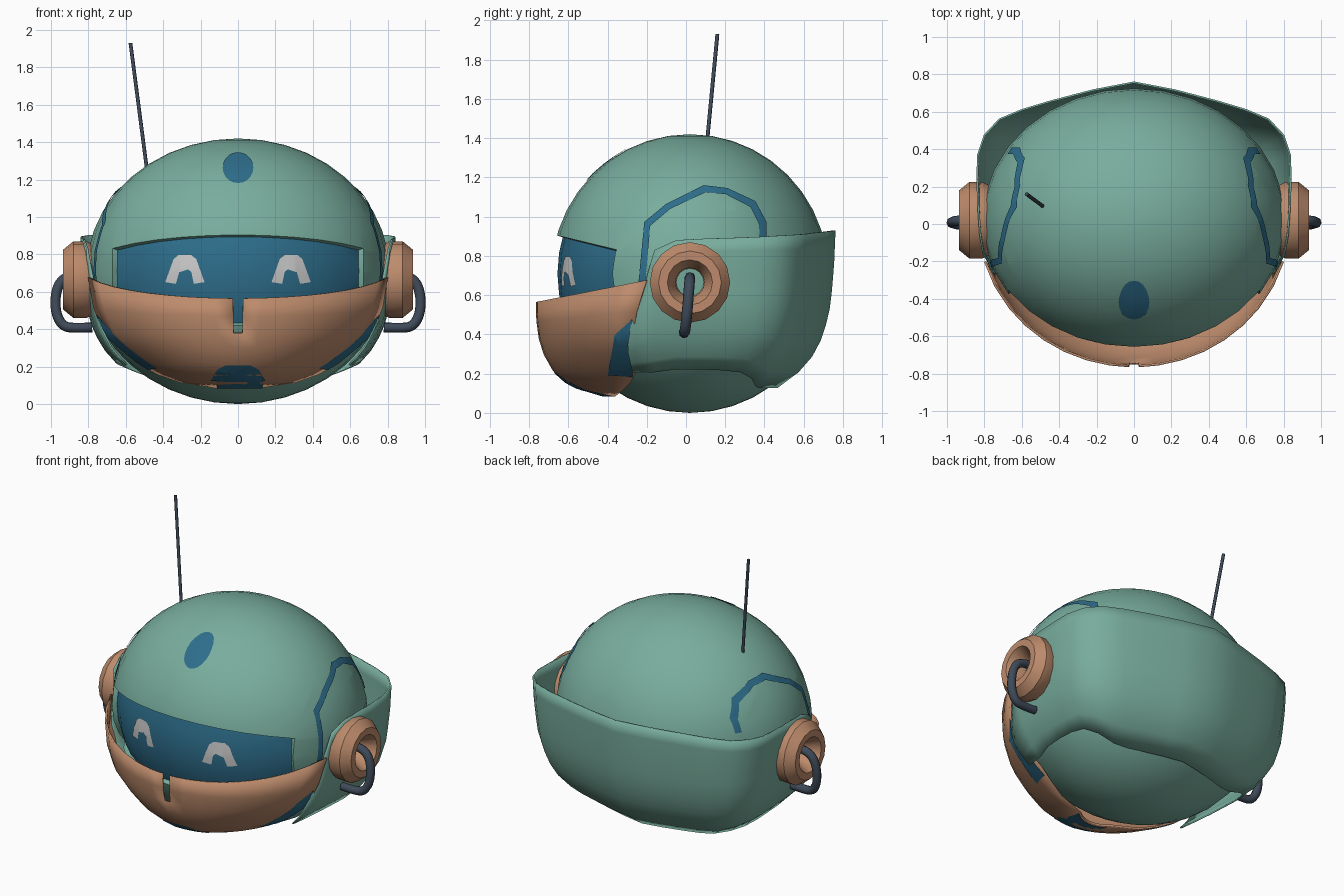
import bpy, bmesh, math
from mathutils import Vector
from mathutils.bvhtree import BVHTree

if "Cube" in bpy.data.objects:
    bpy.data.objects.remove(bpy.data.objects["Cube"])


def material(name, rgb):
    m = bpy.data.materials.new(name)
    m.diffuse_color = (*rgb, 1)
    m.use_nodes = True
    m.node_tree.nodes["Principled BSDF"].inputs["Base Color"].default_value = m.diffuse_color
    return m


GREEN = material("sage green", (0.19, 0.42, 0.34))
TAN = material("tan", (0.51, 0.26, 0.15))
BLUE = material("deep blue", (0.027, 0.155, 0.26))
SLATE = material("slate", (0.05, 0.07, 0.1))
PALE = material("pale grey", (0.6, 0.6, 0.6))


def finish(bm, name, *mats):
    me = bpy.data.meshes.new(name)
    bm.to_mesh(me)
    bm.free()
    ob = bpy.data.objects.new(name, me)
    bpy.context.collection.objects.link(ob)
    for m in mats:
        me.materials.append(m)
    return ob


def interp(table, z):
    for (a, fa), (b, fb) in zip(table, table[1:]):
        if z <= b:
            return fa + (fb - fa) * max(0, (z - a) / (b - a))
    return table[-1][1]


def loft(rows, name, mat, skip=None, closed=False):
    """Quad surface through equal-length rows of points."""
    bm = bmesh.new()
    grid = [[bm.verts.new(p) for p in r] for r in rows]
    n = len(rows[0])
    for i in range(len(rows) - 1):
        for j in range(n if closed else n - 1):
            k = (j + 1) % n
            if not (skip and skip(i, j)):
                bm.faces.new((grid[i][j], grid[i][k], grid[i + 1][k], grid[i + 1][j]))
    bmesh.ops.recalc_face_normals(bm, faces=bm.faces)
    return finish(bm, name, mat)


def thicken(ob, t):
    mod = ob.modifiers.new("thickness", "SOLIDIFY")
    mod.thickness, mod.offset = t, 0


def tube(name, pts, r, mat, spline="NURBS"):
    cu = bpy.data.curves.new(name, "CURVE")
    cu.dimensions, cu.bevel_depth, cu.bevel_resolution = "3D", r, 2
    cu.use_fill_caps = True
    sp = cu.splines.new(spline)
    sp.points.add(len(pts) - 1)
    for p, co in zip(sp.points, pts):
        p.co = (*co, 1)
    if spline == "NURBS":
        sp.use_endpoint_u, sp.order_u, sp.resolution_u = True, 3, 4
    cu.materials.append(mat)
    ob = bpy.data.objects.new(name, cu)
    bpy.context.collection.objects.link(ob)


def plate(name, pts, target, mat, side=0, off=0.005):
    """Thin painted plate: an outline projected from the front, or from side +1 / -1."""
    me = target.data
    tree = BVHTree.FromPolygons([v.co for v in me.vertices], [p.vertices for p in me.polygons])
    bm = bmesh.new()
    place = (lambda a, b: Vector((side * 2, a, b))) if side else (lambda a, b: Vector((a, -2, b)))
    ray = Vector((-side, 0, 0)) if side else Vector((0, 1, 0))
    f = bm.faces.new([bm.verts.new(place(a, b)) for a, b in pts])
    bmesh.ops.triangulate(bm, faces=[f])
    u = 1 if side else 0
    for axis in (u, 2):
        lo, hi = min(v.co[axis] for v in bm.verts), max(v.co[axis] for v in bm.verts)
        for i in range(1, int((hi - lo) / 0.04) + 1):
            co, no = Vector(), Vector()
            co[axis], no[axis] = lo + i * 0.04, 1
            bmesh.ops.bisect_plane(bm, geom=bm.verts[:] + bm.edges[:] + bm.faces[:],
                                   plane_co=co, plane_no=no)
    missed = []
    for v in bm.verts:
        hit, no, _, _ = tree.ray_cast(v.co, ray)
        if hit is None:
            missed.append(v)
        else:
            v.co = hit + no * (off if no.dot(ray) < 0 else -off)
    bmesh.ops.delete(bm, geom=missed, context="VERTS")
    for f in bm.faces:
        f.normal_update()
        if f.normal.dot(ray) > 0:
            f.normal_flip()
    return finish(bm, name, mat)


# Head: ellipsoid with a recessed blue visor under a sloping brow
bm = bmesh.new()
bmesh.ops.create_uvsphere(bm, u_segments=32, v_segments=20, radius=1)
for v in bm.verts:
    v.co = Vector((v.co.x * 0.81, v.co.y * 0.705 + 0.02, v.co.z * 0.71 + 0.71))
brow = Vector((0, 0.24, 1))
for co, no in (((0.67, 0, 0), (1, 0, 0)), ((-0.67, 0, 0), (1, 0, 0)),
               ((0, 0, 0.42), (0, 0, 1)), ((0, -0.66, 0.905), brow)):
    bmesh.ops.bisect_plane(bm, geom=bm.verts[:] + bm.edges[:] + bm.faces[:], plane_co=co, plane_no=no)
visor = []
for f in bm.faces:
    c = f.calc_center_median()
    if c.y < 0 and abs(c.x) < 0.67 and c.z > 0.42 and (c - Vector((0, -0.66, 0.905))).dot(brow) < 0:
        visor.append(f)
bm.normal_update()
bmesh.ops.inset_region(bm, faces=visor, thickness=0.003, depth=-0.03)
for f in visor:
    f.material_index = 1
head = finish(bm, "head", GREEN, BLUE)

# Jaw guard: rows of (z, x radius, y radius, rear limit, top-edge lift), slit at the front
JAW = [(0.565, 0.83, 0.78, -0.2, 0.155), (0.47, 0.82, 0.777, -0.25, 0.07), (0.38, 0.77, 0.765, -0.27, 0),
       (0.3, 0.68, 0.74, -0.27, 0), (0.22, 0.58, 0.695, -0.25, 0), (0.16, 0.48, 0.63, -0.28, 0),
       (0.12, 0.39, 0.55, -0.32, 0), (0.09, 0.25, 0.43, -0.36, 0)]
half = [0.025, 0.12, 0.24, 0.36, 0.48, 0.6, 0.72, 0.86, 1]
cols = [-u for u in reversed(half)] + half
rows = []
for z, rx, ry, limit, lift in JAW:
    tm = math.acos((0.02 - limit) / ry)
    rows.append([(rx * math.sin(u * tm), 0.02 - ry * math.cos(u * tm),
                  z + lift * (1 - math.cos(u * tm))) for u in cols])
jaw = loft(rows, "jaw_guard", TAN, skip=lambda i, j: i < 2 and j == len(half) - 1)

# Rear shell: plan outline columns (x, y, bottom z, top z) tapered towards the bottom
PLAN = [(0.79, -0.27, 0.21, 0.68), (0.81, -0.16, 0.21, 0.83), (0.825, -0.05, 0.225, 0.88),
        (0.835, 0.1, 0.225, 0.888), (0.84, 0.24, 0.22, 0.892), (0.835, 0.37, 0.21, 0.897),
        (0.8, 0.475, 0.18, 0.903), (0.72, 0.56, 0.14, 0.908), (0.6, 0.61, 0.13, 0.912),
        (0.45, 0.655, 0.13, 0.918), (0.22, 0.715, 0.13, 0.924), (0, 0.757, 0.13, 0.93)]
TAPER = [(0.13, 0.61), (0.22, 0.77), (0.3, 0.855), (0.4, 0.92), (0.55, 0.967), (0.75, 0.99), (0.93, 1)]
FRONT_EDGE = [(0.2, -0.27), (0.33, -0.3), (0.45, -0.28), (0.68, -0.2)]
columns = []
for i, (x, y, z0, z1) in enumerate(PLAN):
    col = []
    for k in range(11):
        z = z0 + (z1 - z0) * k / 10
        f = interp(TAPER, z)
        yy = interp(FRONT_EDGE, z) if i == 0 else (y * f if y > 0 else y)
        col.append((x * f, yy, z))
    columns.append(col)
columns += [[(-x, y, z) for x, y, z in c] for c in reversed(columns[:-1])]
shell = loft(columns, "rear_shell", GREEN)

# Forehead dot and mouth plate
plate("forehead_dot", [(0.082 * math.cos(a * math.pi / 10), 1.26 + 0.082 * math.sin(a * math.pi / 10))
                       for a in range(20)], head, BLUE)
plate("chin_plate", [(-0.15, 0.093), (0.15, 0.093), (0.145, 0.13), (0.11, 0.19), (0.07, 0.212),
                     (-0.07, 0.212), (-0.11, 0.19), (-0.145, 0.13)], jaw, BLUE, off=0.01)

EYE = [(0.178, 0.652), (0.222, 0.775), (0.25, 0.797), (0.315, 0.797), (0.342, 0.775), (0.387, 0.652),
       (0.33, 0.643), (0.312, 0.705), (0.295, 0.72), (0.265, 0.72), (0.248, 0.705), (0.235, 0.643)]
ARCH = [(-0.24, 0.66), (-0.21, 0.97), (-0.1, 1.06), (0.09, 1.155), (0.21, 1.14), (0.35, 1.075),
        (0.405, 0.97), (0.405, 0.88), (0.37, 0.88), (0.37, 0.955), (0.325, 1.045), (0.2, 1.11),
        (0.1, 1.12), (-0.08, 1.035), (-0.18, 0.95), (-0.205, 0.66)]
CHEEK = [(-0.27, 0.48), (-0.36, 0.4), (-0.395, 0.2), (-0.27, 0.19)]
EAR = [(0.77, 0.185), (0.81, 0.205), (0.88, 0.205), (0.935, 0.16), (0.935, 0.115), (0.86, 0.075), (0.81, 0.07)]
HOSE = [(0.82, 0.02, 0.69), (0.91, 0.02, 0.69), (0.97, 0.015, 0.63), (0.98, 0.005, 0.5),
        (0.94, -0.005, 0.415), (0.87, -0.01, 0.405), (0.78, -0.01, 0.41)]
for s, tag in ((1, "right"), (-1, "left")):
    plate("eye_" + tag, [(s * a, b) for a, b in EYE], head, PALE)
    plate("arch_band_" + tag, ARCH, head, BLUE, side=s, off=0.008)
    plate("cheek_plate_" + tag, CHEEK, jaw, BLUE, side=s, off=0.01)
    # Ear cup turned around the x axis, with its hose
    loft([[(s * x, 0.02 + r * math.cos(a * math.pi / 8), 0.665 + r * math.sin(a * math.pi / 8))
           for a in range(16)] for x, r in EAR], "ear_cup_" + tag, TAN, closed=True)
    tube("ear_hose_" + tag, [(s * x, y, z) for x, y, z in HOSE], 0.027, SLATE)

# Antenna
tube("antenna", [(-0.48, 0.09, 1.2), (-0.575, 0.16, 1.93)], 0.01, SLATE, "POLY")

thicken(jaw, 0.012)
thicken(shell, 0.01)

# Smooth shading with sharp creases
meshes = [o for o in bpy.context.scene.objects if o.type == "MESH"]
for o in meshes:
    o.select_set(True)
bpy.context.view_layer.objects.active = head
bpy.ops.object.shade_smooth_by_angle(angle=math.radians(30))
